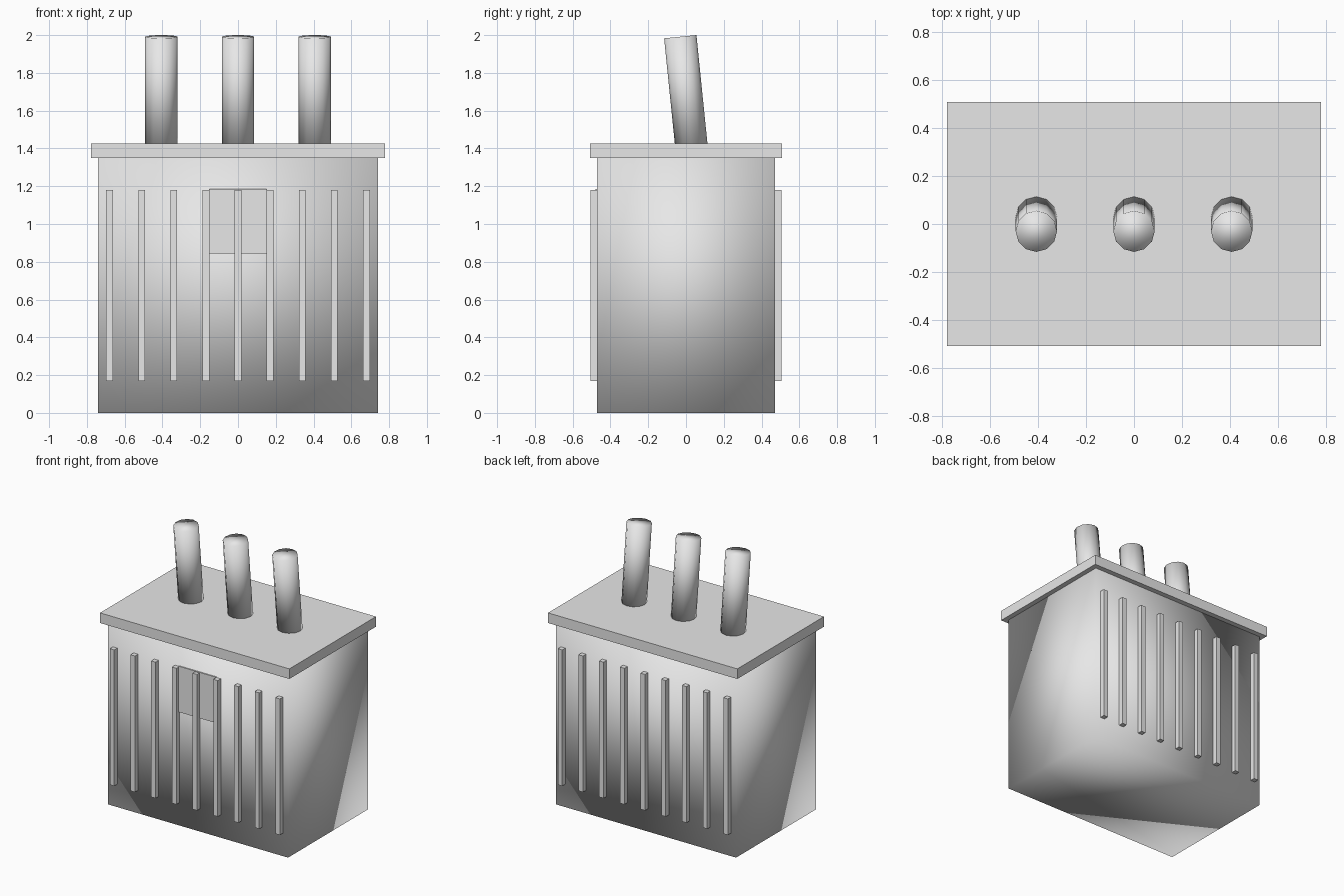
import bpy
import math

old = bpy.data.objects.get("Cube")
if old:
    bpy.data.objects.remove(old, do_unlink=True)

# Single painted-metal colour
grey = bpy.data.materials.new("light_grey")
grey.use_nodes = True
colour = (0.8, 0.8, 0.8, 1)
grey.diffuse_color = colour
grey.node_tree.nodes["Principled BSDF"].inputs["Base Color"].default_value = colour


def finish(name, smooth):
    obj = bpy.context.object
    obj.name = name
    obj.data.materials.append(grey)
    for face in obj.data.polygons:
        face.use_smooth = smooth
    return obj


def box(name, low, high, smooth=False):
    centre = [(a + b) / 2 for a, b in zip(low, high)]
    bpy.ops.mesh.primitive_cube_add(size=1, location=centre)
    obj = bpy.context.object
    obj.scale = [b - a for a, b in zip(low, high)]
    bpy.ops.object.transform_apply(location=False, rotation=False, scale=True)
    return finish(name, smooth)


# Tank, softly shaded across its corners, with a flat overhanging lid
box("tank", (-0.74, -0.47, 0), (0.74, 0.47, 1.35), smooth=True)
box("lid", (-0.777, -0.508, 1.35), (0.777, 0.508, 1.425))

# Cooling fins on front and back
for side, y in (("front", -0.47), ("back", 0.47)):
    for i in range(9):
        x = (i - 4) * 0.17
        box(f"{side}_fin_{i + 1}", (x - 0.018, y - 0.036, 0.17),
            (x + 0.018, y + 0.036, 1.18))

# Blank name plate behind the middle front fins
box("front_plate", (-0.152, -0.478, 0.845), (0.152, -0.465, 1.185))

# Insulator posts leaning toward the front
for name, x in (("right", -0.406), ("middle", 0), ("left", 0.406)):
    bpy.ops.mesh.primitive_cylinder_add(
        vertices=12, radius=0.086, depth=0.6,
        location=(x, 0, 1.693), rotation=(math.radians(5.8), 0, 0))
    finish(f"{name}_post", True)
